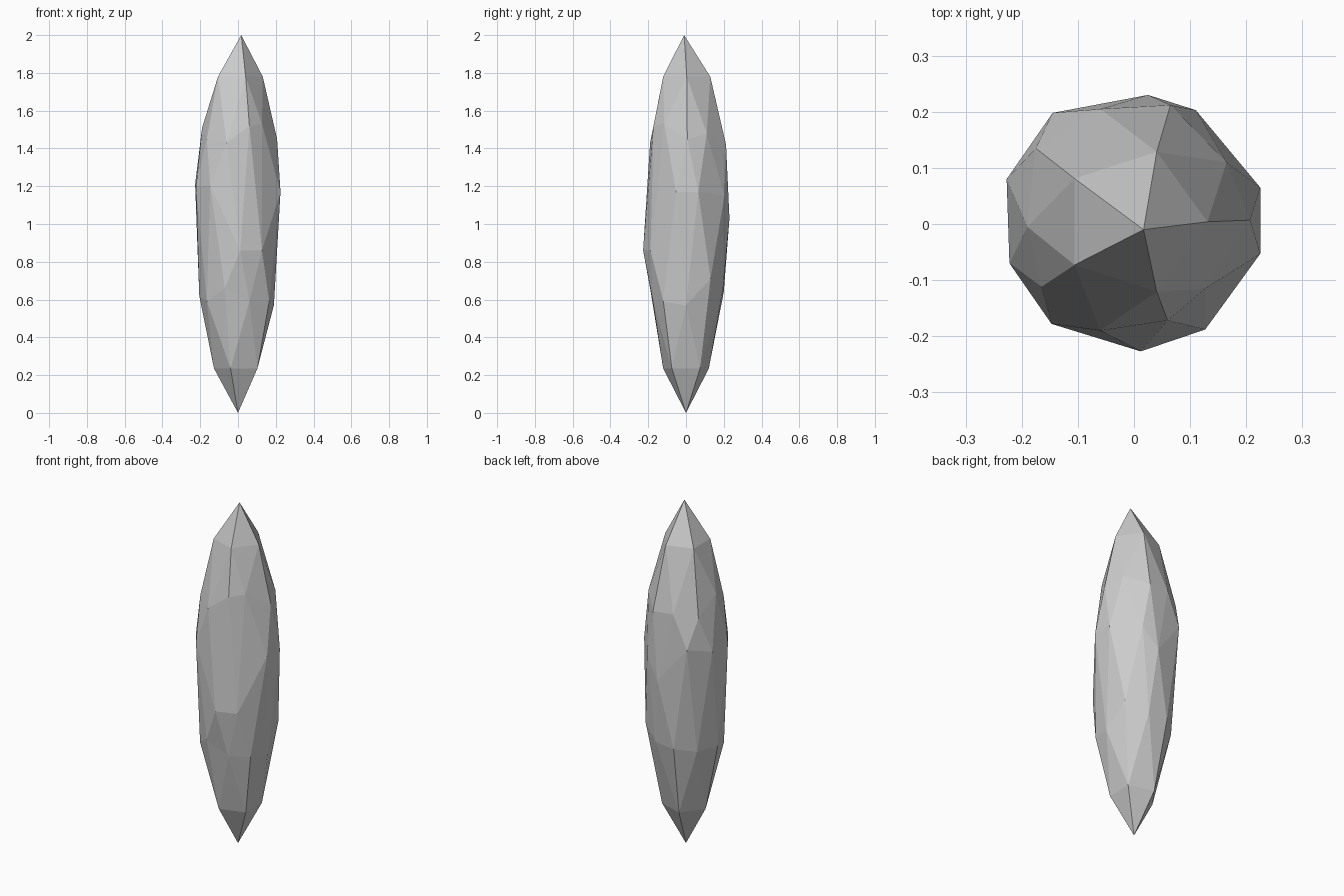
import bpy, bmesh, math

# Irregular shard: a two-level icosphere whose rings are pulled to a jittered spindle
# Ten-point rings (x, y, z), counter-clockwise from +x
upper = [(.207, .007, 1.45), (.165, .11, 1.48), (.065, .212, 1.42), (-.06, .205, 1.43),
         (-.175, .135, 1.41), (-.19, -.005, 1.51), (-.165, -.112, 1.45), (-.06, -.19, 1.43),
         (.06, -.172, 1.52), (.127, -.115, 1.53)]
middle = [(.225, .065, 1.17), (.11, .203, 1.15), (.025, .23, 1.03), (-.145, .198, 1.24),
          (-.227, .08, 1.21), (-.222, -.07, 1.2), (-.147, -.178, 1.2), (.012, -.227, .86),
          (.127, -.188, .86), (.225, -.053, 1.17)]
lower = [(.19, 0, .57), (.17, .13, .71), (.06, .195, .65), (-.06, .2, .64),
         (-.155, .12, .62), (-.205, 0, .62), (-.165, -.115, .59), (-.07, -.19, .66),
         (.06, -.175, .59), (.165, -.12, .59)]

bm = bmesh.new()
bmesh.ops.create_icosphere(bm, subdivisions=2, radius=1)
for v in bm.verts:
    x, y, z = v.co
    step = (math.atan2(y, x) % math.tau) / math.radians(36)
    side = round(step) % 10
    if z > .95:                      # top tip
        v.co = (.017, -.01, 2)
    elif z < -.95:                   # bottom tip
        v.co = (0, 0, 0)
    elif abs(z) > .7:                # shoulders near the tips
        r = .131 if z > 0 else .127
        a = side * math.radians(36)
        v.co = (r * math.cos(a), r * math.sin(a) + (.004 if z > 0 else 0),
                1.78 if z > 0 else .235)
    elif abs(z) < .1:                # waist
        v.co = middle[int(step)]
    else:
        v.co = (upper if z > 0 else lower)[side]
bmesh.ops.recalc_face_normals(bm, faces=bm.faces)
mesh = bpy.data.meshes.new("shard")
bm.to_mesh(mesh)
bm.free()
bpy.context.collection.objects.link(bpy.data.objects.new("shard", mesh))
